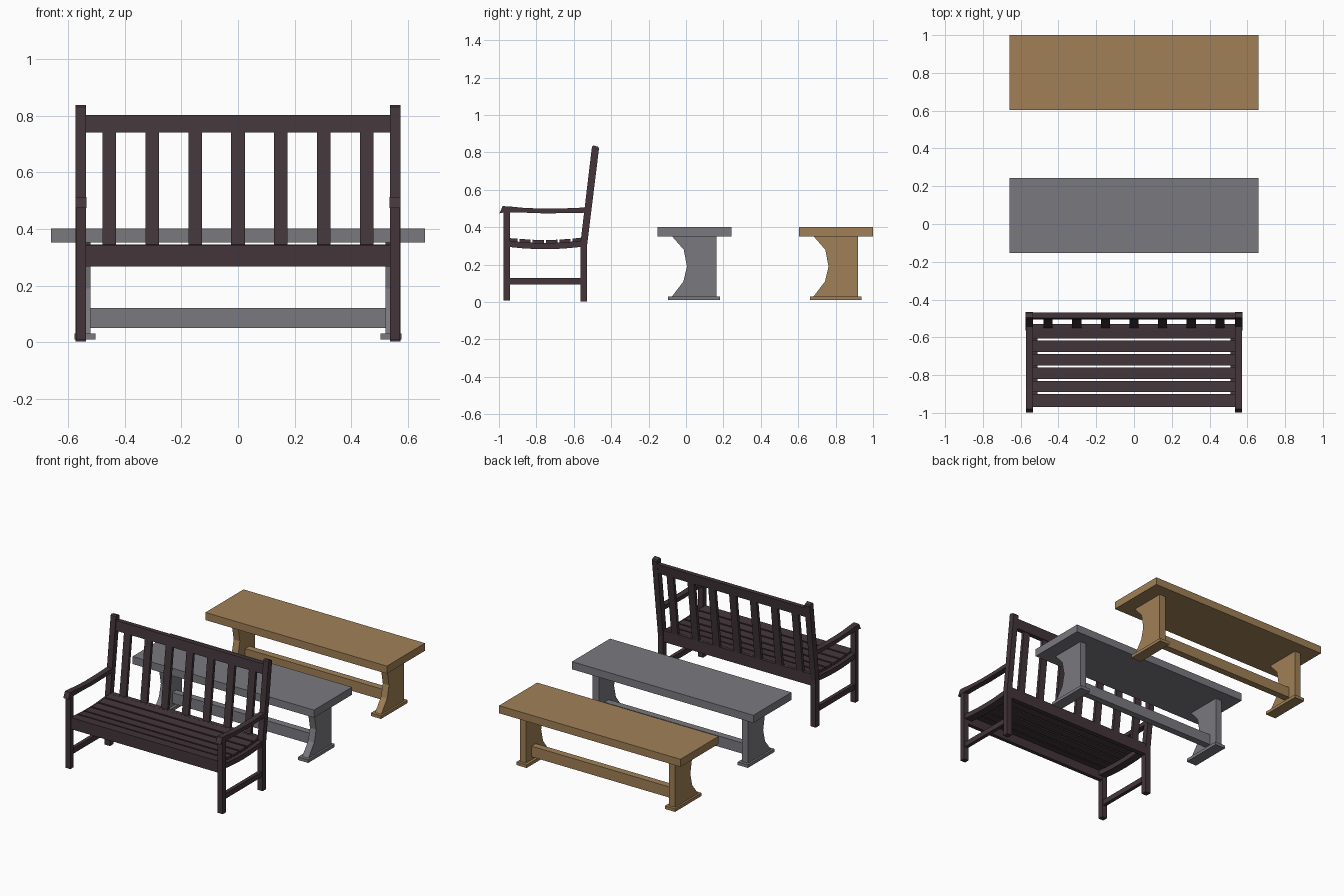
import bpy, bmesh

if "Cube" in bpy.data.objects:
    bpy.data.objects.remove(bpy.data.objects["Cube"])

def material(name, col):
    m = bpy.data.materials.new(name)
    m.diffuse_color = (*col, 1)
    m.use_nodes = True
    m.node_tree.nodes["Principled BSDF"].inputs["Base Color"].default_value = m.diffuse_color
    return m

DARK = material("dark brown wood", (0.056, 0.036, 0.042))
GREY = material("grey wood", (0.195, 0.191, 0.212))
TAN = material("tan wood", (0.352, 0.216, 0.095))

def prism(name, profile, x0, x1, mat):
    """Extrude a (y, z) side profile from x0 to x1."""
    bm = bmesh.new()
    vs = [bm.verts.new((x0, y, z)) for y, z in profile]
    f = bm.faces.new(vs)
    r = bmesh.ops.extrude_face_region(bm, geom=[f])
    for v in r["geom"]:
        if isinstance(v, bmesh.types.BMVert):
            v.co.x = x1
    bmesh.ops.recalc_face_normals(bm, faces=bm.faces)
    me = bpy.data.meshes.new(name)
    bm.to_mesh(me)
    bm.free()
    me.materials.append(mat)
    ob = bpy.data.objects.new(name, me)
    bpy.context.collection.objects.link(ob)
    return ob

def box(name, x0, x1, y0, y1, z0, z1, mat):
    return prism(name, [(y0, z0), (y1, z0), (y1, z1), (y0, z1)], x0, x1, mat)

def pair(name, profile, x0, x1, mat):
    prism(name + "_right", profile, x0, x1, mat)
    prism(name + "_left", profile, -x1, -x0, mat)

def rect(y0, y1, z0, z1):
    return [(y0, z0), (y1, z0), (y1, z1), (y0, z1)]

# Two plain trestle benches
def trestle(label, oy, mat):
    box(label + "_top", -0.66, 0.66, oy - 0.153, oy + 0.243, 0.352, 0.402, mat)
    leg = [(-0.075, 0.03), (-0.014, 0.11), (0.005, 0.19), (-0.012, 0.28),
           (-0.075, 0.352), (0.162, 0.352), (0.162, 0.03)]
    pair(label + "_leg", [(y + oy, z) for y, z in leg], 0.52, 0.565, mat)
    pair(label + "_foot", rect(oy - 0.095, oy + 0.181, 0.01, 0.03), 0.503, 0.577, mat)
    box(label + "_stretcher", -0.52, 0.52, oy + 0.06, oy + 0.105, 0.05, 0.12, mat)

trestle("grey_bench", 0.0, GREY)
trestle("tan_bench", 0.757, TAN)

# Garden bench: legs
pair("front_leg", rect(-0.976, -0.942, 0.008, 0.478), 0.536, 0.572, DARK)
pair("rear_leg", [(-0.565, 0.003), (-0.528, 0.003), (-0.528, 0.31), (-0.465, 0.822),
                  (-0.470, 0.830), (-0.495, 0.838), (-0.503, 0.830), (-0.565, 0.31)],
     0.536, 0.574, DARK)

# Armrests with a raised, sloped front end
pair("armrest", [(-0.998, 0.474), (-0.98, 0.478), (-0.86, 0.478), (-0.75, 0.474), (-0.53, 0.478),
                 (-0.53, 0.506), (-0.65, 0.501), (-0.78, 0.500), (-0.87, 0.504),
                 (-0.94, 0.511), (-0.98, 0.513)], 0.535, 0.573, DARK)

# Side rails
pair("lower_side_rail", rect(-0.943, -0.564, 0.093, 0.128), 0.542, 0.566, DARK)

def sag(y):
    return -0.013 * (1 - ((y + 0.755) / 0.2) ** 2)

ys = [-0.945 + 0.385 * i / 6 for i in range(7)]
pair("seat_side_rail", [(y, 0.296 + sag(y)) for y in ys] +
     [(y, 0.329 + sag(y)) for y in reversed(ys)], 0.512, 0.566, DARK)

# Front apron and rear seat rail
box("front_apron", -0.537, 0.537, -0.968, -0.943, 0.268, 0.329, DARK)
box("rear_seat_rail", -0.537, 0.537, -0.56, -0.53, 0.27, 0.345, DARK)

# Seat slats following the dip
for i, (a, b) in enumerate([(-0.968, -0.90), (-0.89, -0.831), (-0.82, -0.76),
                            (-0.748, -0.688), (-0.677, -0.617), (-0.607, -0.548)]):
    za, zb = sag(max(a, -0.945)), sag(b)
    prism(f"seat_slat_{i}", [(a, 0.329 + za), (b, 0.329 + zb), (b, 0.345 + zb), (a, 0.345 + za)],
          -0.54, 0.54, DARK)

# Leaning back: top rail and uprights
def lean(z0, z1, t):
    c = lambda z: -0.544 + (z - 0.31) * 0.122
    return [(c(z0) - t, z0), (c(z0) + t, z0), (c(z1) + t, z1), (c(z1) - t, z1)]

prism("back_top_rail", lean(0.74, 0.803, 0.015), -0.537, 0.537, DARK)
for i in range(7):
    x = (i - 3) * 0.1515
    prism(f"back_slat_{i}", lean(0.335, 0.745, 0.01), x - 0.024, x + 0.024, DARK)
